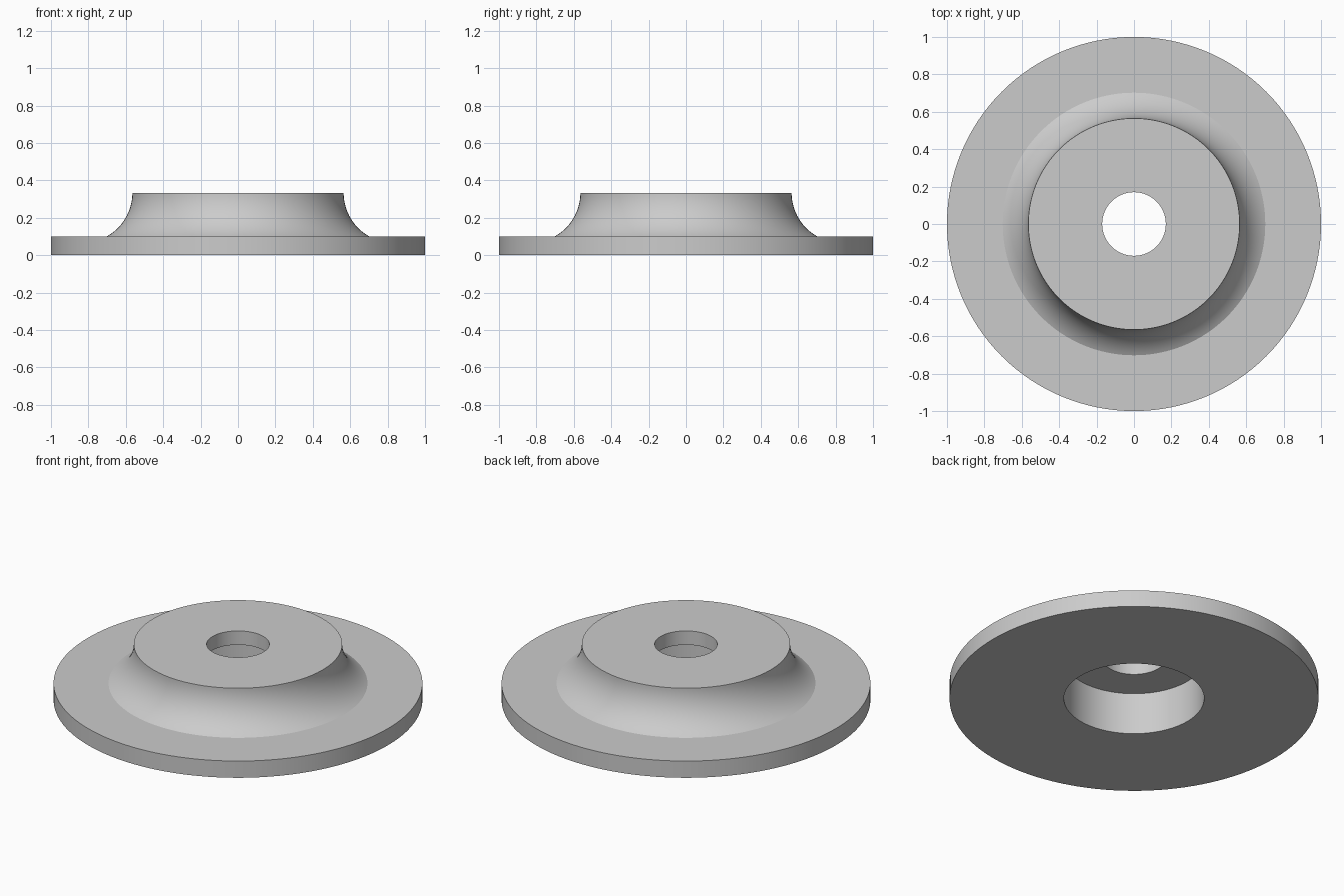
import bpy, math
from mathutils import Matrix, Vector
import bmesh

cube = bpy.data.objects.get("Cube")
if cube:
    bpy.data.objects.remove(cube, do_unlink=True)

SEGMENTS = 128
FLANGE_R, FLANGE_H = 1.0, 0.1
HUB_R, HUB_TOP, FILLET_FOOT_R = 0.565, 0.333, 0.702
BORE_R, COUNTERBORE_R, COUNTERBORE_TOP = 0.17, 0.38, 0.25

# Single grey material
grey = bpy.data.materials.new("plain grey")
grey.use_nodes = True
colour = (0.6, 0.6, 0.6, 1)
grey.diffuse_color = colour
grey.node_tree.nodes["Principled BSDF"].inputs["Base Color"].default_value = colour


def fillet(steps=20):
    """Concave arc from the flange up to a vertical tangent at the hub rim."""
    rise, run = HUB_TOP - FLANGE_H, FILLET_FOOT_R - HUB_R
    radius = (rise ** 2 + run ** 2) / (2 * run)
    sweep = math.asin(rise / radius)
    for i in range(steps + 1):
        a = sweep * (1 - i / steps)
        yield (HUB_R + radius * (1 - math.cos(a)), HUB_TOP - radius * math.sin(a))


# Closed cross-section: underside, flange, fillet, top, stepped bore
profile = [(COUNTERBORE_R, 0), (FLANGE_R, 0), (FLANGE_R, FLANGE_H), *fillet(),
           (BORE_R, HUB_TOP), (BORE_R, COUNTERBORE_TOP), (COUNTERBORE_R, COUNTERBORE_TOP)]

# Lathe the section around z
bm = bmesh.new()
rings = []
for k in range(SEGMENTS):
    turn = Matrix.Rotation(math.tau * k / SEGMENTS, 3, "Z")
    rings.append([bm.verts.new(turn @ Vector((r, 0, z))) for r, z in profile])
for k, ring in enumerate(rings):
    following = rings[(k + 1) % SEGMENTS]
    for i in range(len(profile)):
        j = (i + 1) % len(profile)
        bm.faces.new((ring[i], following[i], following[j], ring[j]))
bmesh.ops.recalc_face_normals(bm, faces=bm.faces)

mesh = bpy.data.meshes.new("flanged_hub")
bm.to_mesh(mesh)
bm.free()
mesh.materials.append(grey)
hub = bpy.data.objects.new("flanged_hub", mesh)
bpy.context.collection.objects.link(hub)

# Smooth curved walls, crisp rims
bpy.ops.object.select_all(action="DESELECT")
hub.select_set(True)
bpy.context.view_layer.objects.active = hub
bpy.ops.object.shade_smooth_by_angle(angle=math.radians(25))
